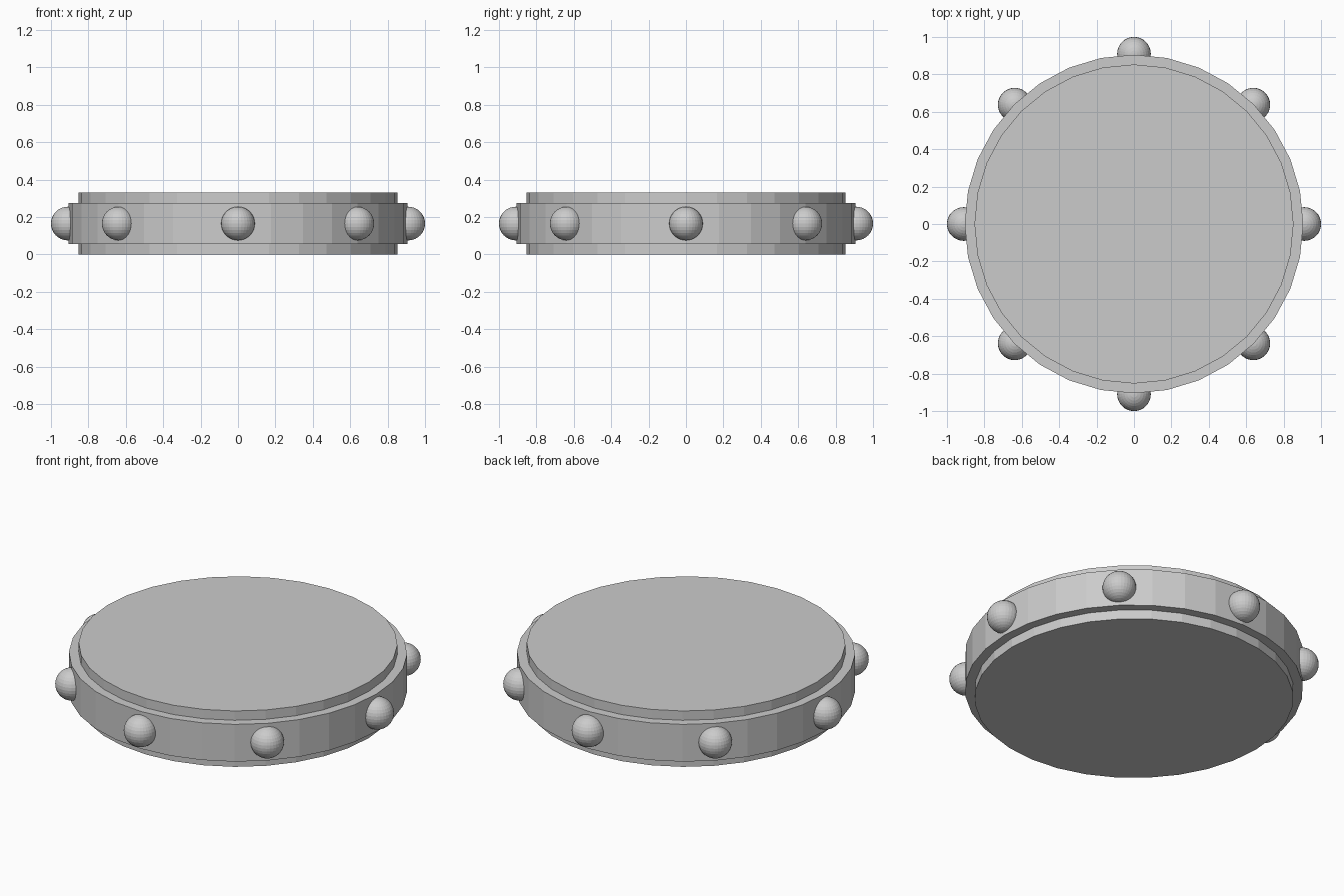
import bpy
from math import cos, sin, pi

if "Cube" in bpy.data.objects:
    bpy.data.objects.remove(bpy.data.objects["Cube"])

MID = 0.165  # height of the centre plane


def cylinder(name, radius, depth):
    bpy.ops.mesh.primitive_cylinder_add(vertices=32, radius=radius, depth=depth,
                                        location=(0, 0, MID))
    bpy.context.object.name = name


# Full-height core disc and the wider band around it
cylinder("core_disc", 0.853, 0.33)
cylinder("outer_band", 0.905, 0.22)

# Eight round studs, half sunk into the band
for i in range(8):
    a = i * pi / 4
    r = 0.91 if i % 2 == 0 else 0.902
    bpy.ops.mesh.primitive_uv_sphere_add(segments=32, ring_count=16, radius=0.09,
                                         location=(r * cos(a), r * sin(a), MID))
    bpy.context.object.name = f"stud_{i + 1}"
